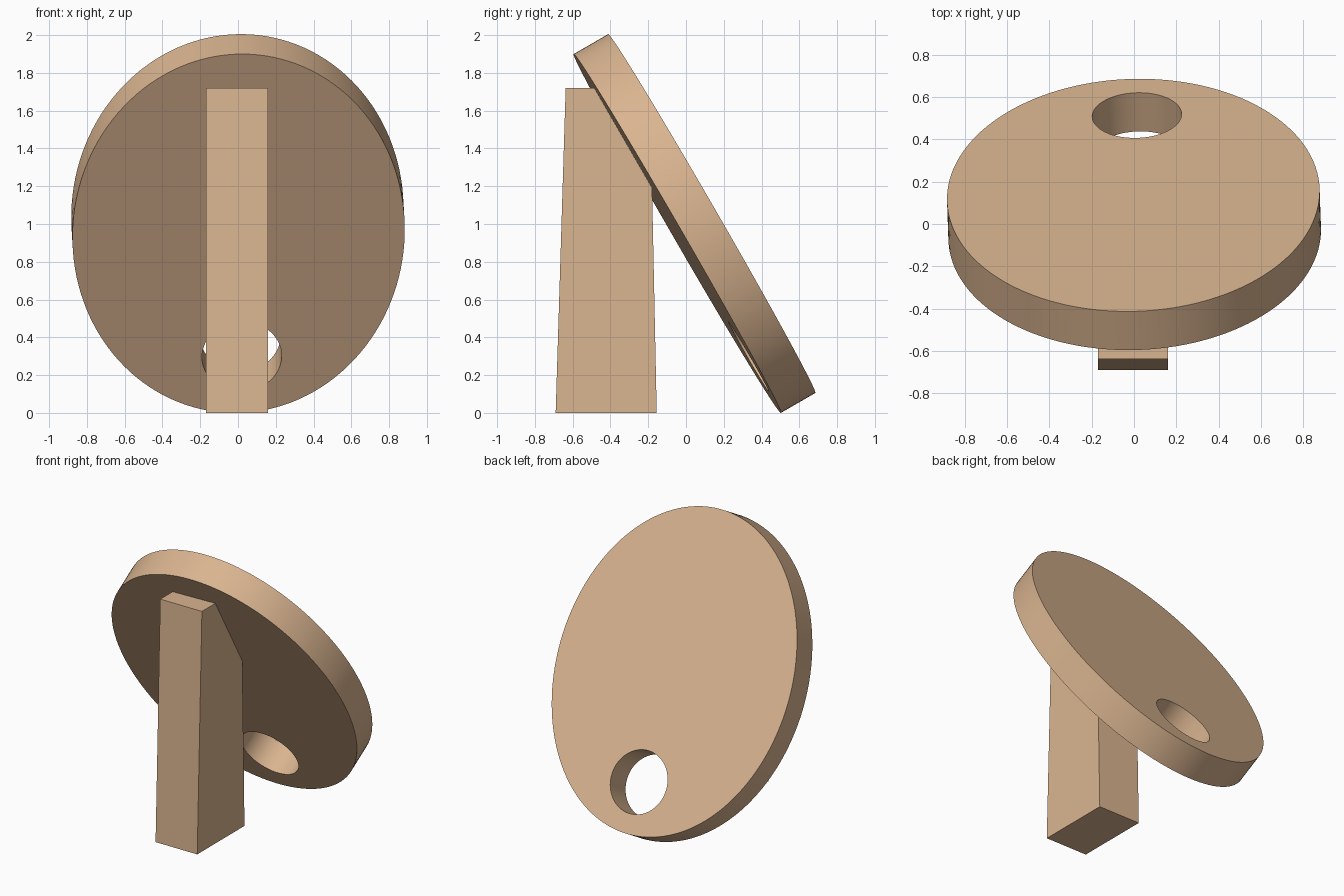
import bpy, bmesh, math
from mathutils import Matrix

if "Cube" in bpy.data.objects:
    bpy.data.objects.remove(bpy.data.objects["Cube"])

wood = bpy.data.materials.new("tan_wood")
wood.diffuse_color = (0.70, 0.46, 0.28, 1)
wood.use_nodes = True
wood.node_tree.nodes["Principled BSDF"].inputs["Base Color"].default_value = wood.diffuse_color


def make_object(name, bm):
    bmesh.ops.recalc_face_normals(bm, faces=bm.faces)
    mesh = bpy.data.meshes.new(name)
    bm.to_mesh(mesh)
    bm.free()
    mesh.materials.append(wood)
    obj = bpy.data.objects.new(name, mesh)
    bpy.context.collection.objects.link(obj)
    return obj


def cylinder(name, rx, ry, depth, offset, place):
    bm = bmesh.new()
    bmesh.ops.create_cone(bm, cap_ends=True, segments=128,
                          radius1=1, radius2=1, depth=depth)
    bm.transform(place @ Matrix.Translation(offset) @ Matrix.Diagonal((rx, ry, 1, 1)))
    return make_object(name, bm)


# Tilted oval board, turned very slightly about z
place = (Matrix.Translation((0, 0.045, 1.0025))
         @ Matrix.Rotation(math.radians(2), 4, 'Z')
         @ Matrix.Rotation(math.radians(-60), 4, 'X'))
board = cylinder("oval_board", 0.88, 1.097, 0.211, (0, 0, 0), place)

# Round hole near the lower end
cutter = cylinder("hole_cutter", 0.211, 0.213, 0.6, (0.03, 0.752, 0), place)
cutter.hide_render = True
bpy.context.view_layer.objects.active = board
mod = board.modifiers.new("hole", 'BOOLEAN')
mod.operation = 'DIFFERENCE'
mod.solver = 'EXACT'
mod.object = cutter
bpy.ops.object.modifier_apply(modifier=mod.name)
bpy.data.objects.remove(cutter)
bpy.ops.object.select_all(action='DESELECT')
board.select_set(True)
bpy.ops.object.shade_smooth_by_angle(angle=math.radians(30))

# Tapered support post, bevelled where it meets the board
profile = [(-0.69, 0), (-0.155, 0), (-0.18, 1.205), (-0.475, 1.72), (-0.637, 1.72)]
bm = bmesh.new()
face = bm.faces.new([bm.verts.new((-0.17, y, z)) for y, z in profile])
ext = bmesh.ops.extrude_face_region(bm, geom=[face])
verts = [g for g in ext["geom"] if isinstance(g, bmesh.types.BMVert)]
bmesh.ops.translate(bm, verts=verts, vec=(0.33, 0, 0))
make_object("support_post", bm)
